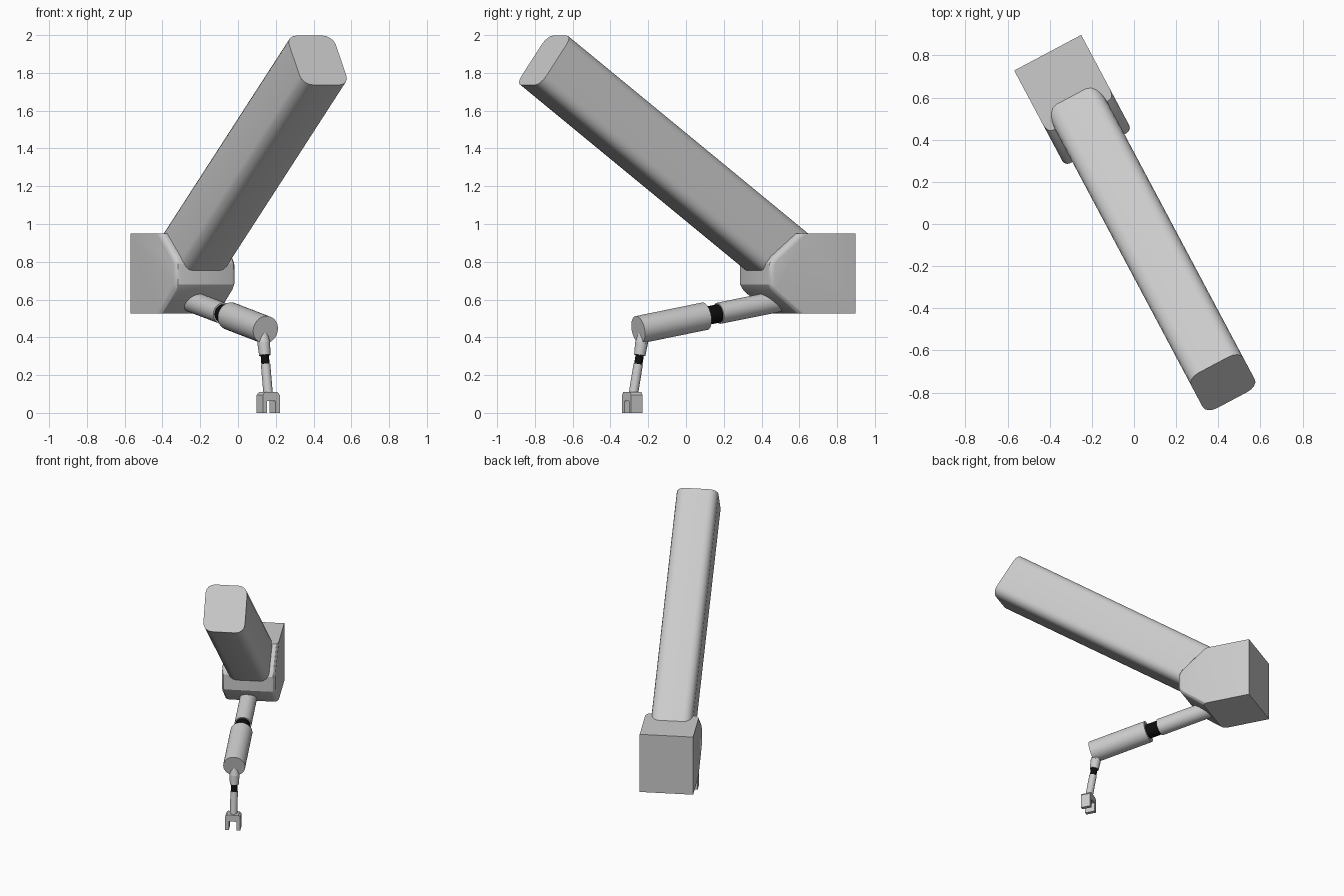
import bpy, bmesh, math
from mathutils import Vector, Matrix

if "Cube" in bpy.data.objects:
    bpy.data.objects.remove(bpy.data.objects["Cube"])

# Everything is laid out in a local frame (x across, y back, z up), then turned about z
TURN = Matrix.Rotation(math.radians(28), 4, 'Z')
CX = 0.02

black = bpy.data.materials.new("black_joint")
black.diffuse_color = (0.004, 0.004, 0.004, 1)
black.use_nodes = True
black.node_tree.nodes["Principled BSDF"].inputs["Base Color"].default_value = black.diffuse_color


def finish(name, bm, mat=None, angle=30):
    bmesh.ops.recalc_face_normals(bm, faces=bm.faces)
    bm.transform(TURN)
    me = bpy.data.meshes.new(name)
    bm.to_mesh(me)
    bm.free()
    ob = bpy.data.objects.new(name, me)
    bpy.context.collection.objects.link(ob)
    if mat:
        me.materials.append(mat)
    bpy.ops.object.select_all(action='DESELECT')
    ob.select_set(True)
    bpy.context.view_layer.objects.active = ob
    bpy.ops.object.shade_smooth_by_angle(angle=math.radians(angle))
    return ob


def extrude_yz(bm, profile, x0, x1):
    """Prism from a side profile of (y, z) points."""
    a = [bm.verts.new((x0, y, z)) for y, z in profile]
    b = [bm.verts.new((x1, y, z)) for y, z in profile]
    n = len(profile)
    bm.faces.new(a)
    bm.faces.new(b[::-1])
    for i in range(n):
        j = (i + 1) % n
        bm.faces.new((a[i], b[i], b[j], a[j]))


def rod(name, p0, p1, r0, r1=None, mat=None):
    """Round rod between two (y, z) points."""
    a, b = Vector((0.01, *p0)), Vector((0.01, *p1))
    d = b - a
    m = Matrix.Translation((a + b) / 2) @ d.to_track_quat('Z', 'Y').to_matrix().to_4x4()
    bm = bmesh.new()
    bmesh.ops.create_cone(bm, cap_ends=True, segments=32, radius1=r0,
                          radius2=r0 if r1 is None else r1, depth=d.length, matrix=m)
    return finish(name, bm, mat)


# Mounting block: square at the back, tapered nose with softened side edges
bm = bmesh.new()
extrude_yz(bm, [(0.91, 0.525), (0.91, 0.95), (0.574, 0.95), (0.42, 0.825), (0.397, 0.79),
                (0.397, 0.68), (0.42, 0.645), (0.574, 0.525)], CX - 0.18, CX + 0.18)
bm.normal_update()
nose = [e for e in bm.edges if all(v.co.y < 0.6 for v in e.verts)
        and abs(e.verts[0].co.x - e.verts[1].co.x) < 1e-5]
bmesh.ops.bevel(bm, geom=nose, offset=0.028, segments=3, profile=0.5, affect='EDGES')
finish("mounting_block", bm)

# Long upper boom: rounded box with its rear end buried in the block
LENGTH, ELEV = 1.85, math.radians(36)
bm = bmesh.new()
axis = Vector((0, -math.cos(ELEV), math.sin(ELEV)))
mid = Vector((CX, -0.862, 1.867)) - axis * LENGTH / 2
m = Matrix.Translation(mid) @ Matrix.Rotation(-ELEV, 4, 'X')
bmesh.ops.create_cube(bm, size=1, matrix=Matrix.Diagonal((0.28, LENGTH, 0.322, 1)))
long_edges = [e for e in bm.edges if abs(e.verts[0].co.y - e.verts[1].co.y) > 1]
bmesh.ops.bevel(bm, geom=long_edges, offset=0.06, segments=4, profile=0.5, affect='EDGES')
bm.transform(m)
finish("upper_boom", bm)

# Lower arm: inner tube, dark joint, thick sleeve
rod("lower_arm_tube", (0.60, 0.60), (0.19, 0.527), 0.057)
rod("lower_arm_joint", (0.22, 0.532), (0.08, 0.507), 0.049, mat=black)
rod("lower_arm_sleeve", (0.107, 0.512), (-0.292, 0.44), 0.074)

# Forearm hanging from the sleeve end
rod("elbow_taper", (-0.262, 0.44), (-0.272, 0.37), 0.02, 0.034)
rod("forearm_upper", (-0.272, 0.37), (-0.283, 0.305), 0.034, 0.03)
rod("forearm_joint", (-0.281, 0.315), (-0.293, 0.25), 0.022, mat=black)
rod("forearm_lower", (-0.292, 0.257), (-0.322, 0.095), 0.025)

# Two-pronged gripper, an upside-down U
bm = bmesh.new()
GX, GY = 0.008, -0.326
outline = [(-0.051, 0), (-0.051, 0.095), (-0.038, 0.11), (0.038, 0.11), (0.051, 0.095),
           (0.051, 0), (0.026, 0), (0.026, 0.063), (-0.026, 0.063), (-0.026, 0)]
face = bm.faces.new([bm.verts.new((GX + x, GY - 0.034, z)) for x, z in outline])
ext = bmesh.ops.extrude_face_region(bm, geom=[face], use_keep_orig=True)
bmesh.ops.translate(bm, vec=(0, 0.068, 0),
                    verts=[g for g in ext["geom"] if isinstance(g, bmesh.types.BMVert)])
finish("gripper", bm)
